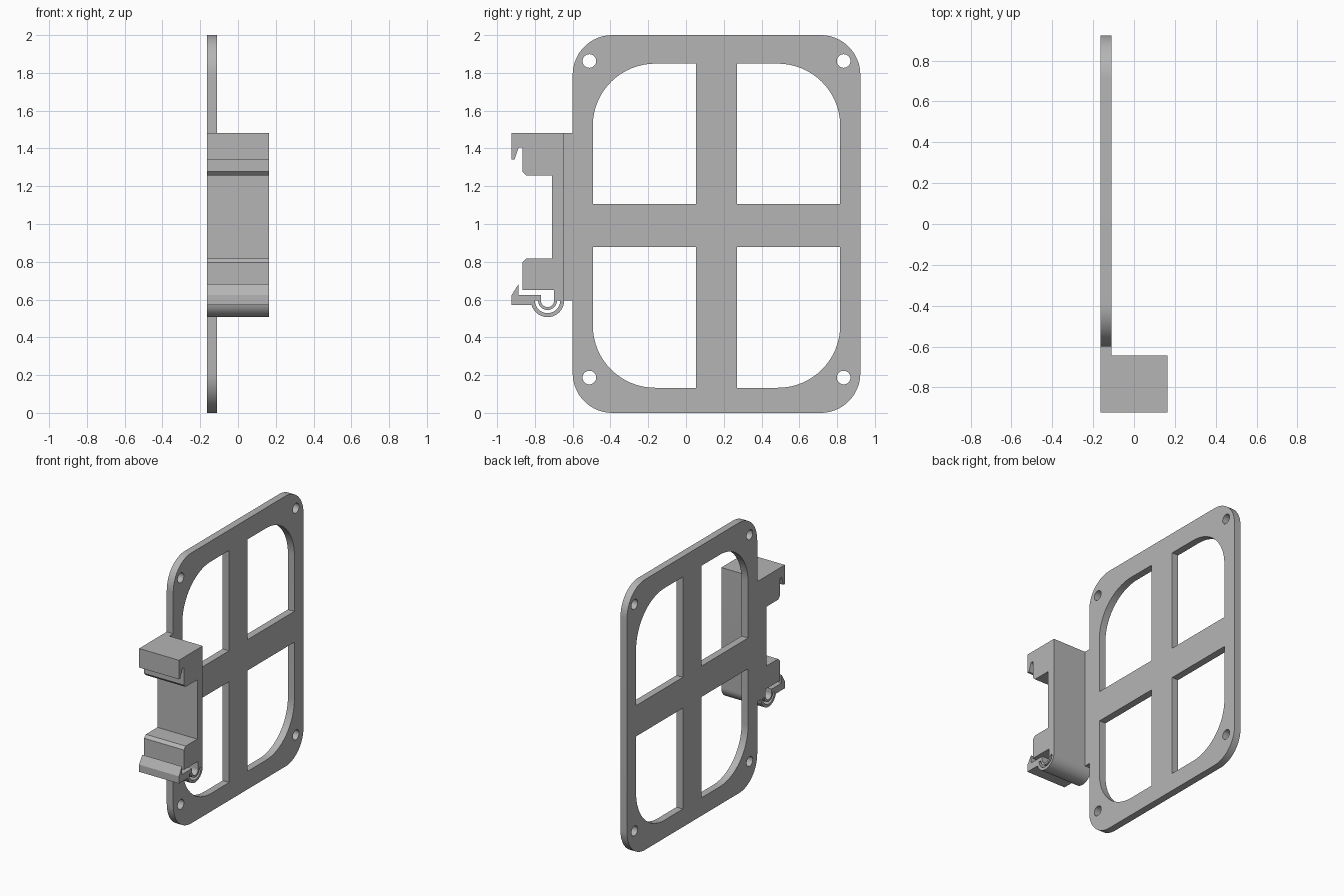
import bpy, bmesh
from math import sin, cos, pi, radians
from mathutils import Matrix

cube = bpy.data.objects.get("Cube")
if cube:
    bpy.data.objects.remove(cube, do_unlink=True)

grey = bpy.data.materials.new("plain grey")
grey.use_nodes = True
grey.diffuse_color = (0.46, 0.46, 0.46, 1)
grey.node_tree.nodes["Principled BSDF"].inputs["Base Color"].default_value = grey.diffuse_color

# Profiles lie in the y-z plane and are extruded along x
TO_YZ = Matrix(((0, 0, 1, 0), (1, 0, 0, 0), (0, 1, 0, 0), (0, 0, 0, 1)))


def arc(cy, cz, r, a0, a1, n=16):
    angles = [radians(a0 + (a1 - a0) * i / n) for i in range(n + 1)]
    return [(cy + r * cos(a), cz + r * sin(a)) for a in angles]


def extrude(name, loops, x0, x1):
    """Solid from an outline and its holes, between x0 and x1."""
    curve = bpy.data.curves.new(name + "_profile", 'CURVE')
    curve.dimensions = '2D'
    curve.fill_mode = 'BOTH'
    curve.extrude = (x1 - x0) / 2
    for loop in loops:
        spline = curve.splines.new('POLY')
        spline.points.add(len(loop) - 1)
        for point, (y, z) in zip(spline.points, loop):
            point.co = (y, z, 0, 1)
        spline.use_cyclic_u = True
    helper = bpy.data.objects.new(name + "_profile", curve)
    bpy.context.collection.objects.link(helper)
    bpy.context.view_layer.update()
    deps = bpy.context.evaluated_depsgraph_get()
    mesh = bpy.data.meshes.new_from_object(helper.evaluated_get(deps))
    bpy.data.objects.remove(helper, do_unlink=True)

    bm = bmesh.new()
    bm.from_mesh(mesh)
    bmesh.ops.remove_doubles(bm, verts=bm.verts, dist=0.0005)
    bm.transform(Matrix.Translation(((x0 + x1) / 2, 0, 0)) @ TO_YZ)
    bmesh.ops.recalc_face_normals(bm, faces=bm.faces)
    bm.to_mesh(mesh)
    bm.free()
    mesh.materials.clear()
    mesh.materials.append(grey)
    obj = bpy.data.objects.new(name, mesh)
    bpy.context.collection.objects.link(obj)
    bpy.ops.object.select_all(action='DESELECT')
    obj.select_set(True)
    bpy.context.view_layer.objects.active = obj
    bpy.ops.object.shade_smooth_by_angle(angle=radians(30))
    return obj


X0, X_PLATE, X1 = -0.163, -0.11, 0.163
Y0, Y1, TAB = -0.6, 0.923, -0.645
MID_Y, MID_Z = (Y0 + Y1) / 2, 1.0

# Plate outline with rounded corners and the joining tab on its front edge
R = 0.21
plate = (arc(Y1 - R, 2 - R, R, 0, 90) + arc(Y0 + R, 2 - R, R, 90, 180)
         + [(Y0, 1.483), (TAB, 1.483), (TAB, 0.595), (Y0, 0.595)]
         + arc(Y0 + R, R, R, 180, 270) + arc(Y1 - R, R, R, 270, 360))
loops = [plate]

# Four windows, each rounded on its outer corner, and four screw holes
W = 0.33
for sy in (-1, 1):
    for sz in (-1, 1):
        inner_y, outer_y = MID_Y + sy * 0.108, MID_Y + sy * 0.655
        inner_z, outer_z = 0.993 + sz * 0.114, 0.991 + sz * 0.858
        corner = [(outer_y - sy * W + sy * W * cos(a), outer_z - sz * W + sz * W * sin(a))
                  for a in (pi / 2 * i / 16 for i in range(17))]
        loops.append([(inner_y, inner_z), (outer_y, inner_z)] + corner + [(inner_y, outer_z)])
        loops.append(arc(MID_Y + sy * 0.673, 1.025 + sz * 0.838, 0.036, 0, 348.75, 31))
extrude("frame_plate", loops, X0, X_PLATE)

# Rail clip with fixed upper hook and sprung lower latch
SY, SZ = -0.733, 0.595
clip = ([(-0.923, 1.483), (TAB, 1.483)]
        + arc(SY, SZ, 0.088, 0, -164, 24)
        + [(-0.923, 0.571), (-0.923, 0.624), (-0.886, 0.683), (-0.886, 0.624), (-0.768, 0.624)]
        + arc(SY, SZ, 0.035, -180, 0, 20)
        + [(-0.698, 0.65), (-0.865, 0.65), (-0.865, 0.797), (-0.844, 0.818), (-0.709, 0.818),
           (-0.709, 1.256), (-0.844, 1.256), (-0.865, 1.277), (-0.865, 1.405),
           (-0.886, 1.405), (-0.907, 1.342), (-0.923, 1.342)])
spring_slot = arc(SY, SZ, 0.067, 0, -180, 24) + arc(SY, SZ, 0.05, -180, 0, 24)
extrude("rail_clip", [clip, spring_slot], X0, X1)
